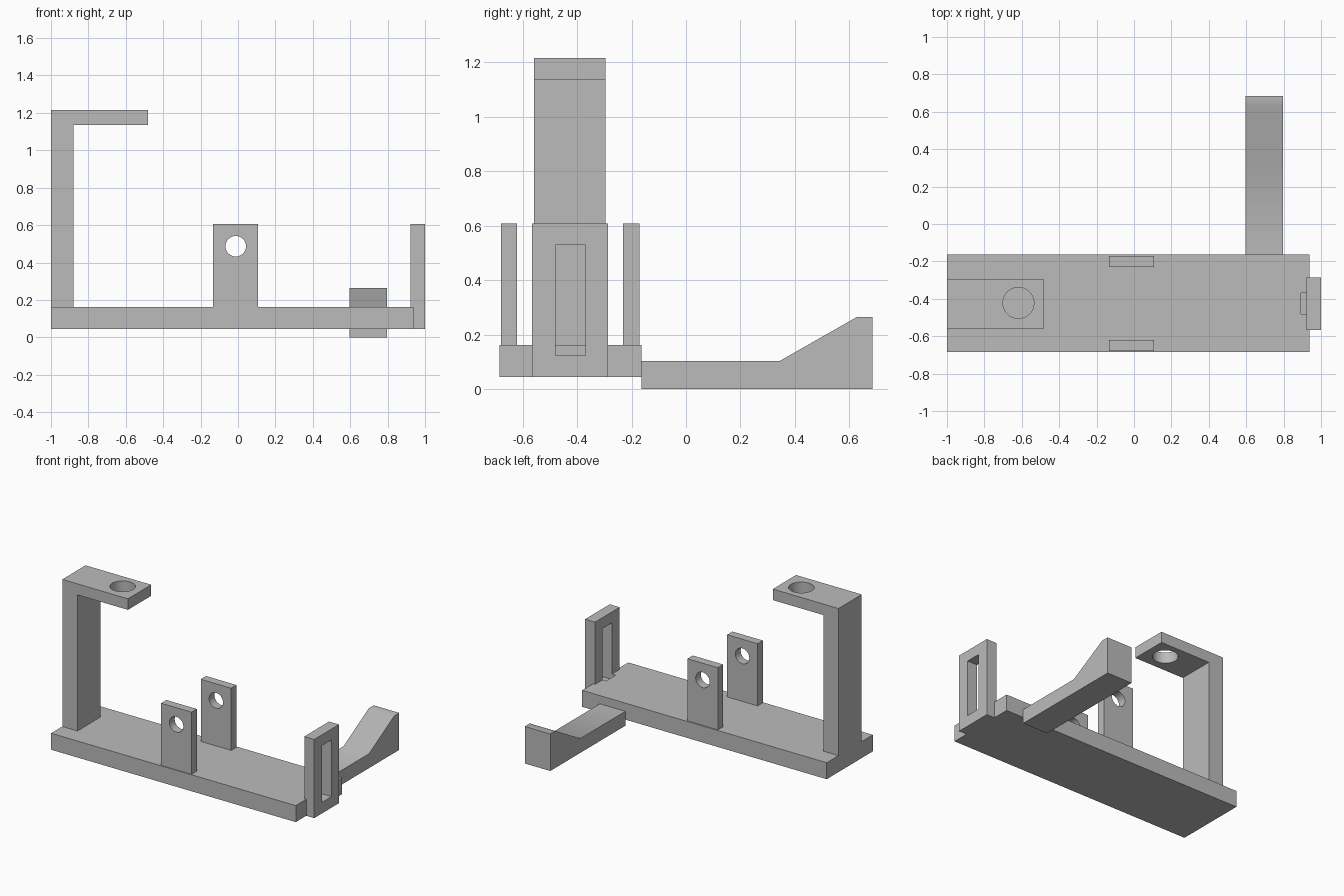
import bpy, bmesh, math
from mathutils import Vector, Matrix

default = bpy.data.objects.get("Cube")
if default:
    bpy.data.objects.remove(default, do_unlink=True)

grey = bpy.data.materials.new("plain grey")
grey.use_nodes = True
colour = (0.5, 0.5, 0.5, 1)
grey.diffuse_color = colour
grey.node_tree.nodes["Principled BSDF"].inputs["Base Color"].default_value = colour


def finish(name, bm):
    bmesh.ops.recalc_face_normals(bm, faces=bm.faces)
    mesh = bpy.data.meshes.new(name)
    bm.to_mesh(mesh)
    bm.free()
    mesh.materials.append(grey)
    obj = bpy.data.objects.new(name, mesh)
    bpy.context.collection.objects.link(obj)
    return obj


def extrude(name, outline, depth):
    """Extrude a closed outline of 3D points along a depth vector."""
    bm = bmesh.new()
    face = bm.faces.new([bm.verts.new(p) for p in outline])
    new = bmesh.ops.extrude_face_region(bm, geom=[face])["geom"]
    # the starting face stays as the near cap
    bmesh.ops.translate(bm, vec=Vector(depth),
                        verts=[v for v in new if isinstance(v, bmesh.types.BMVert)])
    return finish(name, bm)


def box(name, x, y, z):
    outline = [(x[0], y[0], z[0]), (x[1], y[0], z[0]),
               (x[1], y[1], z[0]), (x[0], y[1], z[0])]
    return extrude(name, outline, (0, 0, z[1] - z[0]))


def drill(name, centre, radius, length, axis):
    bm = bmesh.new()
    turn = Vector((0, 0, 1)).rotation_difference(Vector(axis)).to_matrix().to_4x4()
    bmesh.ops.create_cone(bm, cap_ends=True, segments=48, radius1=radius,
                          radius2=radius, depth=length,
                          matrix=Matrix.Translation(centre) @ turn)
    return finish(name, bm)


def activate(obj):
    bpy.ops.object.select_all(action='DESELECT')
    obj.select_set(True)
    bpy.context.view_layer.objects.active = obj


def cut(targets, cutter):
    cutter.hide_render = True
    for obj in targets:
        mod = obj.modifiers.new("opening", 'BOOLEAN')
        mod.operation = 'DIFFERENCE'
        mod.solver = 'EXACT'
        mod.object = cutter
        activate(obj)
        bpy.ops.object.modifier_apply(modifier=mod.name)
    bpy.data.objects.remove(cutter, do_unlink=True)


deck = 0.162       # top of the base
floor = 0.044      # underside of the base
tab_top = 0.607

# Base slab
base = box("base", (-1, 0.937), (-0.685, -0.163), (floor, deck))

# Overhanging bracket with a round opening in its arm
path = [(-1, deck), (-0.88, deck), (-0.88, 1.136),
        (-0.48, 1.136), (-0.48, 1.215), (-1, 1.215)]
bracket = extrude("overhanging_bracket", [(x, -0.559, z) for x, z in path], (0, 0.263, 0))
cut([bracket], drill("arm_cutter", (-0.618, -0.422, 1.17), 0.083, 0.3, (0, 0, 1)))

# Pair of drilled uprights
uprights = [box(n + "_upright", (-0.133, 0.108), (y, y + 0.06), (deck, tab_top))
            for n, y in (("front", -0.68), ("back", -0.231))]
cut(uprights, drill("pivot_cutter", (-0.012, -0.42, 0.487), 0.055, 1, (0, 1, 0)))

# Slotted end plate, its slot biting a little into the base
plate = box("slotted_end_plate", (0.921, 1), (-0.566, -0.286), (floor, tab_top))
cut([plate, base], box("slot_cutter", (0.892, 1.1), (-0.48, -0.37), (0.123, 0.529)))

# Rear foot with a ramped toe
side = [(-0.163, 0), (0.685, 0), (0.685, 0.265), (0.629, 0.265),
        (0.344, 0.103), (-0.163, 0.103)]
foot = extrude("ramped_foot", [(0.595, y, z) for y, z in side], (0.202, 0, 0))

for obj in [base, bracket, plate, foot] + uprights:
    activate(obj)
    bpy.ops.object.shade_smooth_by_angle(angle=math.radians(31))
